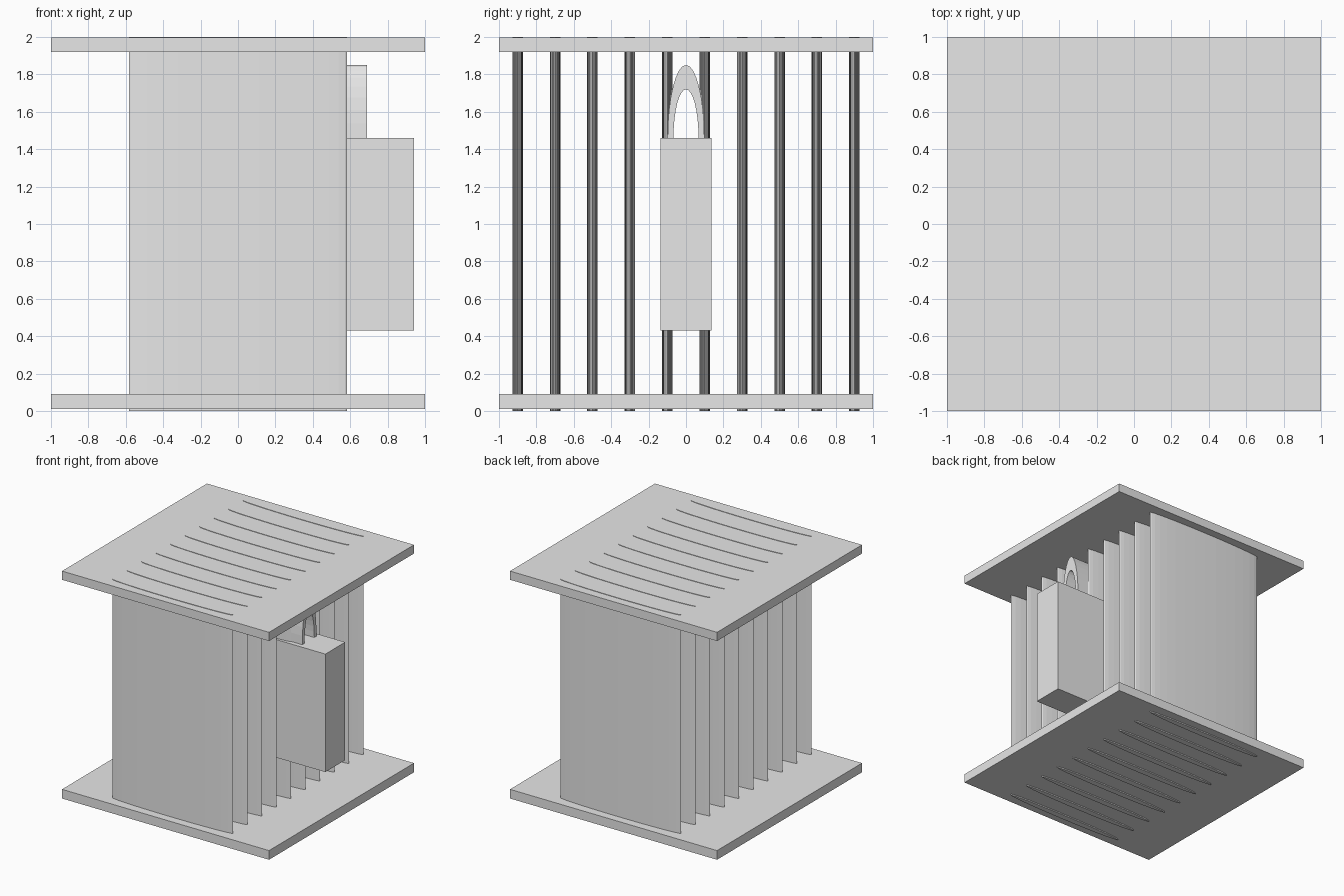
import bpy
import bmesh
from math import cos, sin, pi

cube = bpy.data.objects.get("Cube")
if cube:
    bpy.data.objects.remove(cube, do_unlink=True)

# One plain grey for every part
grey = bpy.data.materials.new("plain grey")
grey.use_nodes = True
colour = (0.8, 0.8, 0.8, 1)
grey.diffuse_color = colour
grey.node_tree.nodes["Principled BSDF"].inputs["Base Color"].default_value = colour


def finish(name, bm):
    bmesh.ops.recalc_face_normals(bm, faces=bm.faces)
    mesh = bpy.data.meshes.new(name)
    bm.to_mesh(mesh)
    bm.free()
    mesh.materials.append(grey)
    obj = bpy.data.objects.new(name, mesh)
    bpy.context.collection.objects.link(obj)
    return obj


def box(name, low, high):
    bm = bmesh.new()
    bmesh.ops.create_cube(bm, size=1)
    for v in bm.verts:
        v.co = [(a + b) / 2 + c * (b - a) for a, b, c in zip(low, high, v.co)]
    return finish(name, bm)


def prism(name, outline, direction):
    """Extrude a closed outline along a direction."""
    bm = bmesh.new()
    face = bm.faces.new([bm.verts.new(p) for p in outline])
    grown = bmesh.ops.extrude_face_region(bm, geom=[face], use_keep_orig=True)
    moved = [g for g in grown["geom"] if isinstance(g, bmesh.types.BMVert)]
    bmesh.ops.translate(bm, verts=moved, vec=direction)
    return finish(name, bm)


# Floor and roof plates
box("bottom_plate", (-1, -1, 0.01), (1, 1, 0.09))
box("top_plate", (-1, -1, 1.92), (1, 1, 1.996))

# Row of thin elliptical bars running through both plates
SIDES = 32
for i in range(10):
    y = -0.9 + 0.2 * i
    ellipse = [(0.582 * cos(2 * pi * k / SIDES), y + 0.028 * sin(2 * pi * k / SIDES), 0)
               for k in range(SIDES)]
    prism(f"bar_{i + 1}", ellipse, (0, 0, 2))

# Lock body and its arched shackle
box("lock_body", (0.26, -0.137, 0.43), (0.94, 0.137, 1.46))


def arc(half_width, height):
    return [(0.51, half_width * cos(pi * k / 16), 1.46 + height * sin(pi * k / 16))
            for k in range(17)]


prism("lock_shackle", arc(0.098, 0.39) + arc(0.067, 0.26)[::-1], (0.18, 0, 0))
